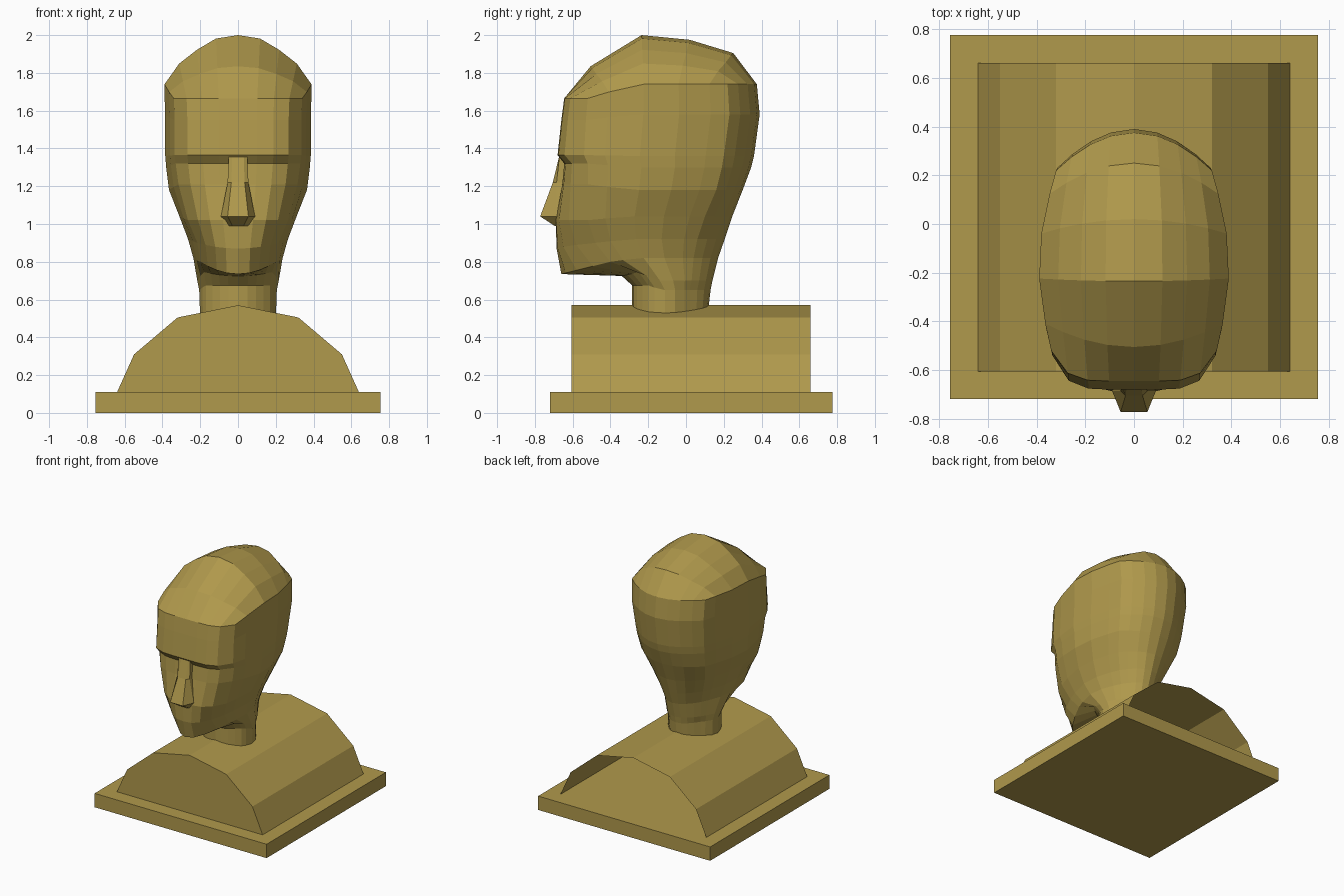
import bpy
import bmesh
import math

old = bpy.data.objects.get("Cube")
if old:
    bpy.data.objects.remove(old, do_unlink=True)

# One aged gold colour for everything
GOLD = (0.434, 0.319, 0.072, 1.0)
gold = bpy.data.materials.new("olive gold")
gold.use_nodes = True
gold.diffuse_color = GOLD
gold.node_tree.nodes["Principled BSDF"].inputs["Base Color"].default_value = GOLD

FRACTIONS = (0, 0.3, 0.56, 0.8, 1)
ARCH = (1, 0.93, 0.7, 0.42, 0)
SIDES = (0.15, 0.4, 0.65, 0.87)


def lerp(a, b, t):
    return a + (b - a) * t


def finish(name, bm):
    """Merge, orient and turn a bmesh into a flat shaded object."""
    bmesh.ops.remove_doubles(bm, verts=bm.verts, dist=0.0005)
    bmesh.ops.recalc_face_normals(bm, faces=bm.faces)
    mesh = bpy.data.meshes.new(name)
    bm.to_mesh(mesh)
    bm.free()
    mesh.materials.append(gold)
    obj = bpy.data.objects.new(name, mesh)
    bpy.context.collection.objects.link(obj)
    return obj


def skin(bm, rows, closed):
    """Bridge rows of equal length with quads."""
    grid = [[bm.verts.new(p) for p in row] for row in rows]
    count = len(grid[0])
    for upper, lower in zip(grid, grid[1:]):
        for i in range(count if closed else count - 1):
            j = (i + 1) % count
            bm.faces.new((upper[i], upper[j], lower[j], lower[i]))
    return grid


def mirrored(half):
    """Row from -x to +x, given points from the centre to +x."""
    return [(-x, y, z) for x, y, z in half[:0:-1]] + half


def half_ring(power, front, rise, side_width, back):
    """Half outline of the head: front arc, temple side, back arc."""
    fz, fy, fey, fw = front
    bz, by, bey, bw = back
    points = [(fw * f, lerp(fy, fey, f ** power), fz + rise * f * f)
              for f in FRACTIONS]
    for t in SIDES:
        bulge = (side_width - (fw + bw) / 2) * math.sin(math.pi * t)
        points.append((lerp(fw, bw, t) + bulge, lerp(fey, bey, t),
                       lerp(fz + rise, bz, min(1, 3 * t))))
    points += [(bw * f, lerp(by, bey, f * f), bz) for f in reversed(FRACTIONS)]
    return points


# Plinth
bm = bmesh.new()
bmesh.ops.create_cube(bm, size=1)
for v in bm.verts:
    v.co.x *= 1.51
    v.co.y = v.co.y * 1.495 + 0.028
    v.co.z = (v.co.z + 0.5) * 0.11
finish("plinth", bm)

# Shoulders: a faceted vault, closed in front and open behind
arch = [(0, 0.57), (0.32, 0.505), (0.55, 0.31), (0.64, 0.11)]
bm = bmesh.new()
ends = skin(bm, [mirrored([(x, y, z) for x, z in arch])
                 for y in (-0.605, 0.66)], False)
bm.faces.new(ends[0])
finish("shoulders", bm)

# Head and neck: outlines from the crown seam down
# (arc power, front: z, y, edge y, width; edge rise; side width; back likewise)
outlines = [
    (6, (1.665, -0.645, -0.52, 0.34), 0, 0.39, (1.74, 0.375, 0.22, 0.32)),
    (6, (1.55, -0.66, -0.53, 0.335), 0, 0.388, (1.58, 0.39, 0.23, 0.315)),
    (6, (1.365, -0.68, -0.54, 0.335), 0, 0.385, (1.36, 0.36, 0.2, 0.3)),
    (5, (1.32, -0.645, -0.52, 0.33), 0, 0.38, (1.3, 0.345, 0.19, 0.295)),
    (5, (1.21, -0.655, -0.52, 0.315), 0, 0.365, (1.18, 0.3, 0.16, 0.28)),
    (4, (1.02, -0.69, -0.52, 0.265), 0, 0.31, (1.04, 0.245, 0.1, 0.235)),
    (3, (0.87, -0.685, -0.48, 0.215), 0.03, 0.265, (0.92, 0.205, 0.06, 0.19)),
    (2, (0.735, -0.66, -0.4, 0.2), 0.065, 0.235, (0.82, 0.17, 0.04, 0.16)),
    (2, (0.725, -0.34, -0.25, 0.18), 0.02, 0.215, (0.7, 0.14, 0.03, 0.15)),
    (2, (0.675, -0.285, -0.2, 0.17), 0, 0.205, (0.65, 0.13, 0.02, 0.14)),
    (2, (0.52, -0.285, -0.2, 0.17), 0, 0.2, (0.52, 0.115, 0.02, 0.14)),
]
halves = [half_ring(*outline) for outline in outlines]
bm = bmesh.new()
skin(bm, [h + [(-x, y, z) for x, y, z in h[-2:0:-1]] for h in halves], True)

# Crown: arches spanning the seam from forehead to back
seam = halves[0]
ridge = [(-0.505, 1.835), (-0.235, 2.0), (0.02, 1.975), (0.25, 1.905)]
rows = [mirrored(seam[:5])]
for (y, z), (ex, ey, ez) in zip(ridge, seam[5:9]):
    rows.append(mirrored([(ex * f, lerp(y, ey, f * f), lerp(ez, z, h))
                          for f, h in zip(FRACTIONS, ARCH)]))
rows.append(mirrored(seam[:8:-1]))
skin(bm, rows, False)
finish("head_and_neck", bm)

# Nose: a tapered wedge (z, root width, ridge width, ridge y)
sections = [(1.365, 0.05, 0.03, -0.67), (1.22, 0.055, 0.035, -0.705),
            (1.04, 0.09, 0.055, -0.772), (0.99, 0.055, 0.03, -0.695)]
bm = bmesh.new()
nose = skin(bm, [[(-root, -0.62, z), (-root, max(y, -0.685), z), (-top, y, z),
                  (top, y, z), (root, max(y, -0.685), z), (root, -0.62, z)]
                 for z, root, top, y in sections], False)
bm.faces.new(nose[0])
bm.faces.new(nose[-1])
finish("nose", bm)
